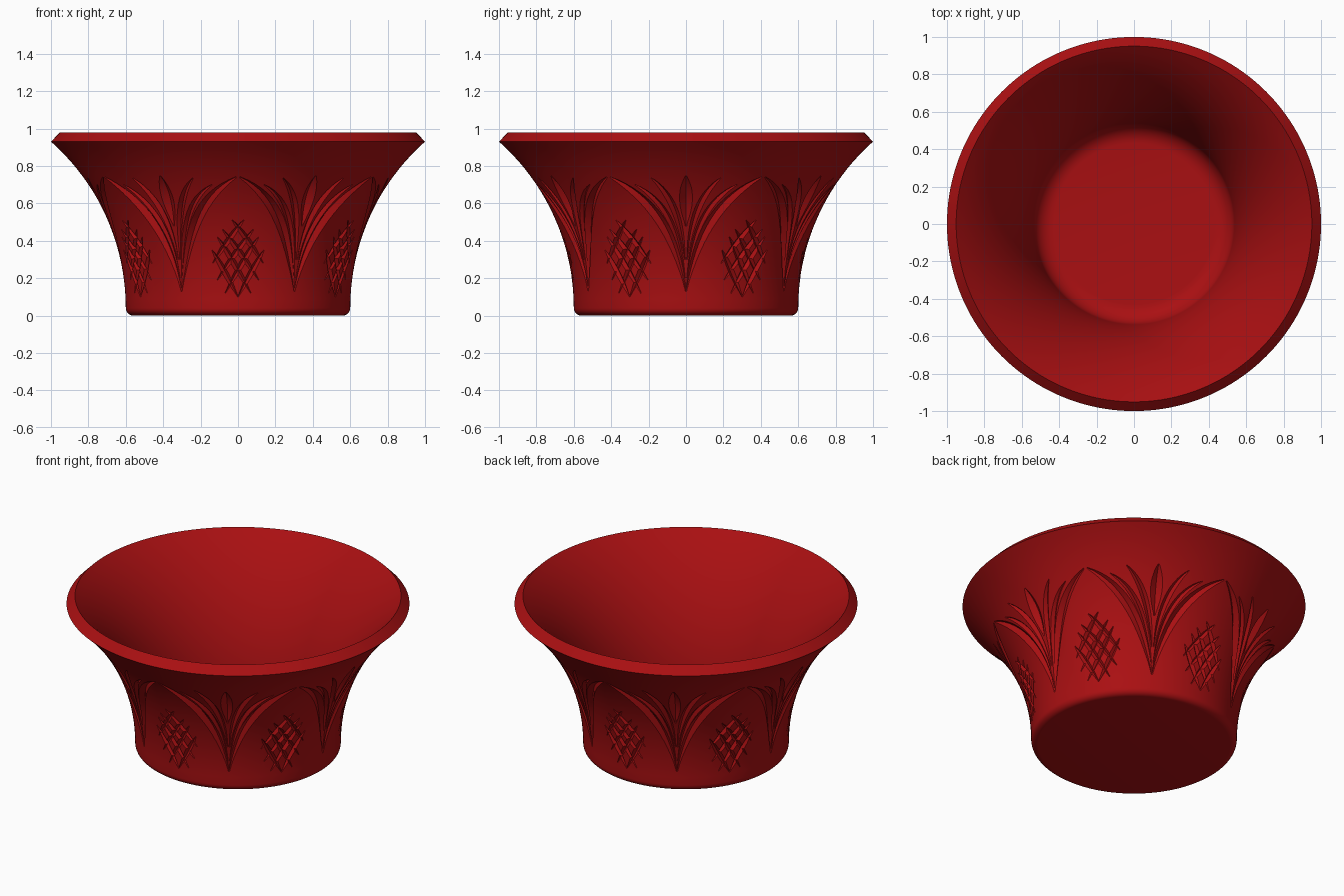
import bpy, bmesh, math
from math import sin, cos, pi, radians

default = bpy.data.objects.get("Cube")
if default:
    bpy.data.objects.remove(default, do_unlink=True)

# Wall arcs share one centre, so the wall has an even thickness
CENTRE_R, CENTRE_Z = 1.79, 0.04
OUTER, INNER = 1.19, 1.26
SEGMENTS = 160


def arc(cr, cz, radius, start, end, steps):
    """Points (r, z) on a circular arc; angles in radians."""
    return [(cr + radius * cos(start + (end - start) * i / steps),
             cz + radius * sin(start + (end - start) * i / steps))
            for i in range(steps + 1)]


def wall_angle(z, radius):
    return math.asin((z - CENTRE_Z) / radius)


def wall_arc(radius, z_start, z_end, steps):
    return arc(CENTRE_R, CENTRE_Z, radius, pi - wall_angle(z_start, radius),
               pi - wall_angle(z_end, radius), steps)


def new_object(name, bm):
    bmesh.ops.recalc_face_normals(bm, faces=bm.faces[:])
    mesh = bpy.data.meshes.new(name)
    bm.to_mesh(mesh)
    bm.free()
    obj = bpy.data.objects.new(name, mesh)
    bpy.context.collection.objects.link(obj)
    return obj


# Bowl: foot, flared outside, slanted rim, inside, rounded floor
def make_bowl():
    profile = [(0, 0)]
    profile += arc(0.56, 0.04, 0.04, -pi / 2, 0, 6)
    profile += wall_arc(OUTER, 0.04, 0.93, 20)[1:]
    profile += wall_arc(INNER, 0.98, 0.177, 18)
    profile += arc(0.43, 0.177, 0.107, 0, -pi / 2, 8)[1:]
    profile.append((0, 0.07))
    bm = bmesh.new()
    verts = [bm.verts.new((r, 0, z)) for r, z in profile]
    edges = [bm.edges.new(pair) for pair in zip(verts, verts[1:])]
    bmesh.ops.spin(bm, geom=verts + edges, cent=(0, 0, 0), axis=(0, 0, 1),
                   angle=2 * pi, steps=SEGMENTS)
    bmesh.ops.remove_doubles(bm, verts=bm.verts[:], dist=0.0001)
    return new_object("bowl", bm)


# One tapered V-shaped cutter that follows a curve over the outer wall
def wall_point(theta, a, height):
    radius = OUTER - height
    r = CENTRE_R - radius * cos(a)
    return (r * cos(theta), r * sin(theta), CENTRE_Z + radius * sin(a))


def add_stroke(bm, turn, path, width, depth, mirror=1, steps=16):
    start, bend, end = [(radians(mirror * deg + turn), wall_angle(z, OUTER))
                        for deg, z in path]

    def on_curve(t):
        return [(1 - t) ** 2 * p + 2 * t * (1 - t) * q + t * t * s
                for p, q, s in zip(start, bend, end)]

    rings = []
    for i in range(steps + 1):
        t = i / steps
        theta, a = on_curve(t)
        before, after = on_curve(t - 0.01), on_curve(t + 0.01)
        r = CENTRE_R - OUTER * cos(a)
        along = r * (after[0] - before[0])
        up = OUTER * (after[1] - before[1])
        length = math.hypot(along, up)
        size = max(0.05, sin(pi * t ** 1.2)) ** 0.7
        w = 1.3 * width * size / length
        d_theta, d_a = -up * w / r, along * w / OUTER
        lip = 0.3 * depth * size
        rings.append([bm.verts.new(p) for p in (
            wall_point(theta + d_theta, a + d_a, lip),
            wall_point(theta - d_theta, a - d_a, lip),
            wall_point(theta, a, -depth * size))])
    for low, high in zip(rings, rings[1:]):
        for j in range(3):
            k = (j + 1) % 3
            bm.faces.new((low[j], low[k], high[k], high[j]))
    bm.faces.new(rings[0])
    bm.faces.new(rings[-1])


def straight(start, end):
    middle = tuple((p + q) / 2 for p, q in zip(start, end))
    return (start, middle, end)


# Each path is in (degrees from the motif centre, height)
BLADES = [
    (((0, 0.13), (8, 0.56), (29.3, 0.74)), 0.028, 0.025),
    (((0.5, 0.2), (5, 0.58), (20, 0.70)), 0.016, 0.018),
    (((0.5, 0.3), (3, 0.6), (13, 0.735)), 0.018, 0.02),
]
LEAF = straight((0, 0.48), (0, 0.745))
LATTICE = [
    straight((0, 0.10), (12.5, 0.35)),
    straight((-6.5, 0.12), (9.5, 0.42)),
    straight((-10.5, 0.19), (7, 0.46)),
    straight((-12.5, 0.28), (2.5, 0.51)),
]


def make_cutter():
    bm = bmesh.new()
    for k in range(6):
        spray, fruit = k * 60, k * 60 + 30
        add_stroke(bm, spray, LEAF, 0.034, 0.028)
        for mirror in (1, -1):
            for path, width, depth in BLADES:
                add_stroke(bm, spray, path, width, depth, mirror)
            for path in LATTICE:
                add_stroke(bm, fruit, path, 0.015, 0.018, mirror, 10)
    return new_object("pattern_cutter", bm)


bowl = make_bowl()
cutter = make_cutter()
cutter.hide_render = True

# Carve the pattern
carve = bowl.modifiers.new("carved_pattern", "BOOLEAN")
carve.operation = "DIFFERENCE"
carve.solver = "EXACT"
carve.use_self = True
carve.object = cutter
bpy.ops.object.select_all(action="DESELECT")
bowl.select_set(True)
bpy.context.view_layer.objects.active = bowl
bpy.ops.object.modifier_apply(modifier=carve.name)
bpy.data.objects.remove(cutter, do_unlink=True)

# Red finish
red = bpy.data.materials.new("deep_red")
red.use_nodes = True
colour = (0.40, 0.005, 0.006, 1)
red.diffuse_color = colour
red.node_tree.nodes["Principled BSDF"].inputs["Base Color"].default_value = colour
bowl.data.materials.clear()
bowl.data.materials.append(red)
for face in bowl.data.polygons:
    face.material_index = 0
bpy.ops.object.shade_smooth_by_angle(angle=radians(28))
